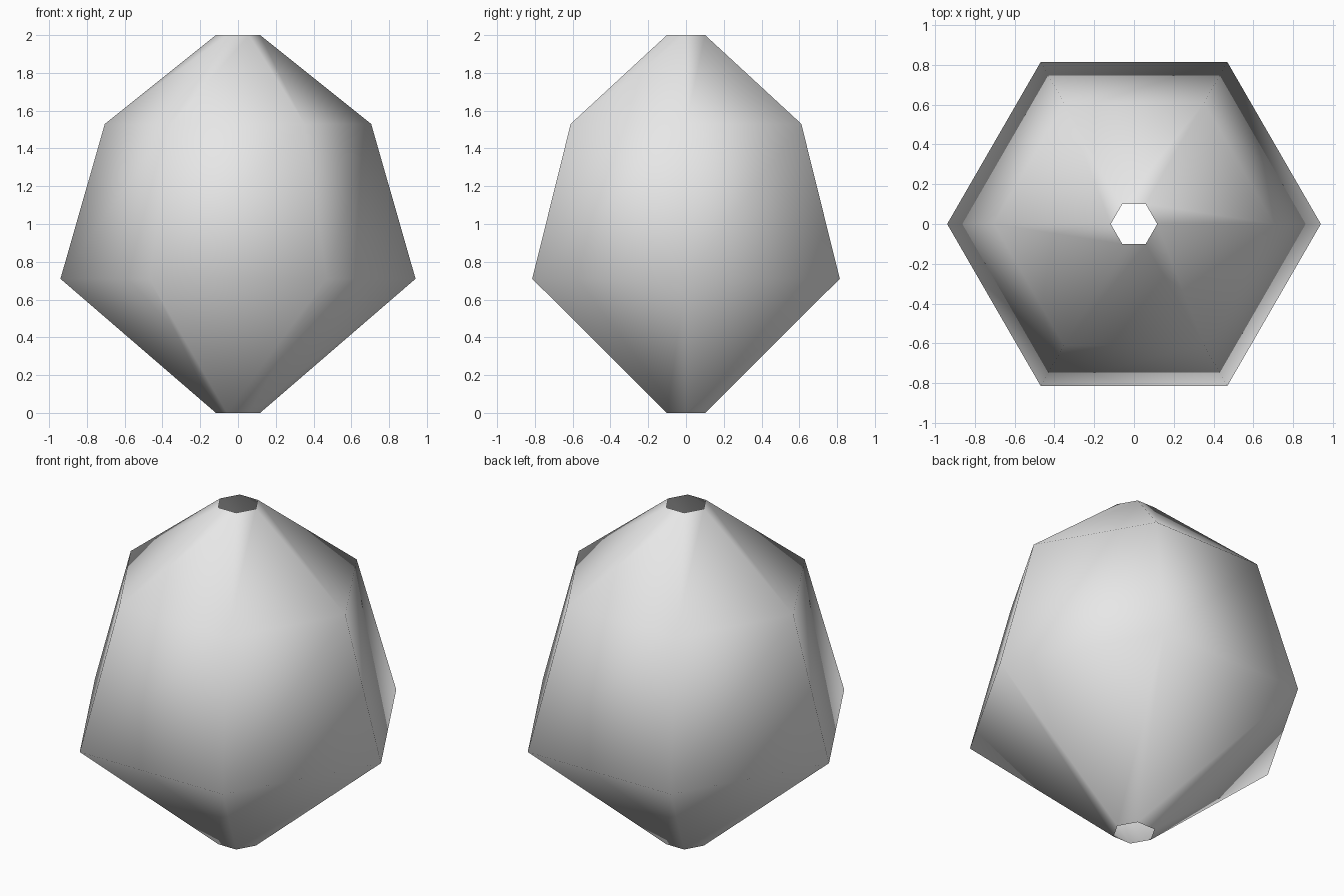
import bpy, bmesh
from math import cos, sin, tau

cube = bpy.data.objects.get("Cube")
if cube:
    bpy.data.objects.remove(cube, do_unlink=True)

SIDES = 6
PROFILE = [(0.117, 0.0), (0.94, 0.71), (0.705, 1.53), (0.117, 2.0)]  # radius, height

# Pale grey material
grey = bpy.data.materials.new("pale_grey")
grey.use_nodes = True
colour = (0.8, 0.8, 0.8, 1.0)
grey.diffuse_color = colour
grey.node_tree.nodes["Principled BSDF"].inputs["Base Color"].default_value = colour

# Six-sided shell, open at both ends
bm = bmesh.new()
rings = [[bm.verts.new((r * cos(tau * i / SIDES), r * sin(tau * i / SIDES), z))
          for i in range(SIDES)] for r, z in PROFILE]
for low, high in zip(rings, rings[1:]):
    for i in range(SIDES):
        j = (i + 1) % SIDES
        face = bm.faces.new((low[i], low[j], high[j], high[i]))
        face.smooth = True

mesh = bpy.data.meshes.new("hexagonal_shell")
bm.to_mesh(mesh)
bm.free()
mesh.materials.append(grey)
shell = bpy.data.objects.new("hexagonal_shell", mesh)
bpy.context.collection.objects.link(shell)
